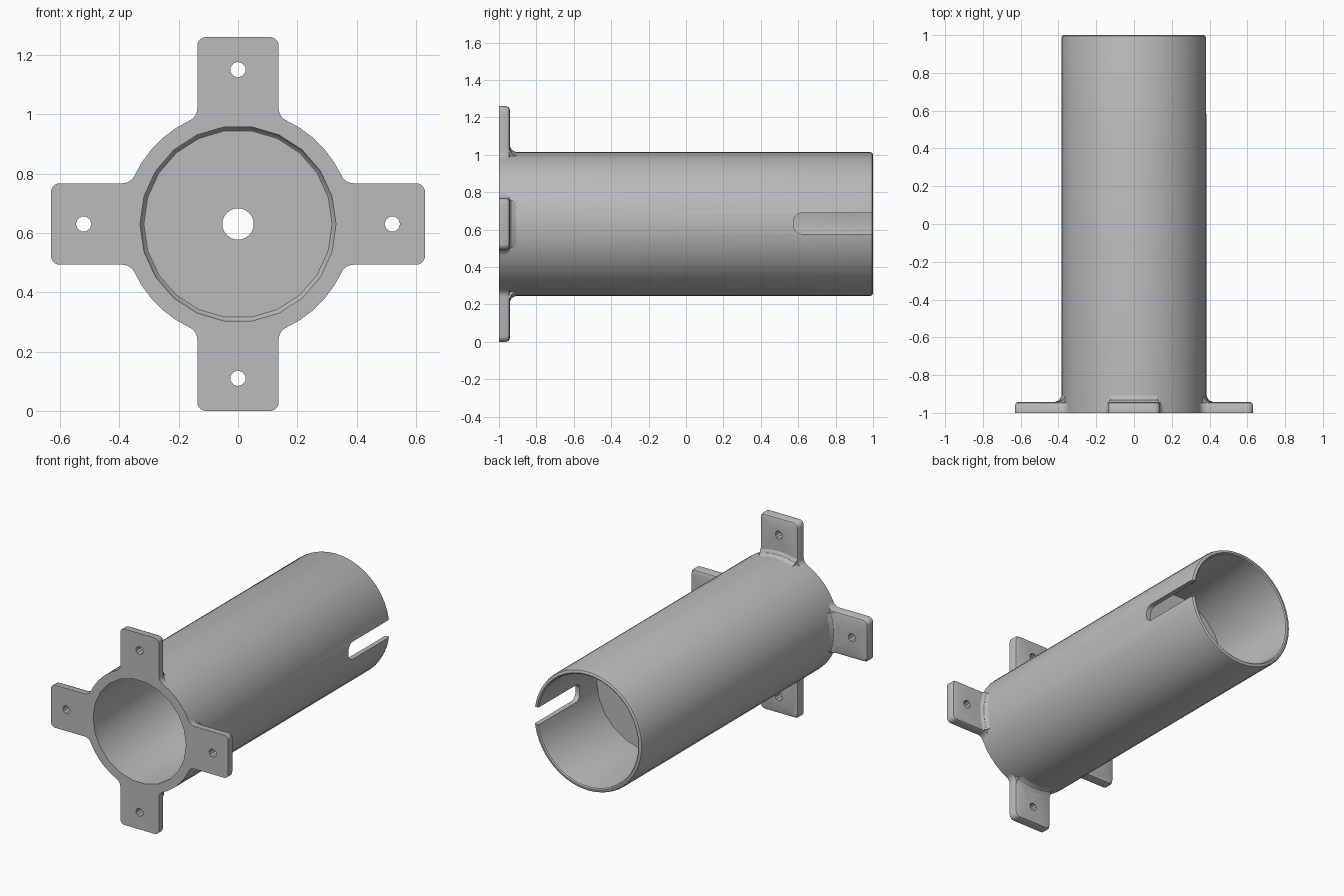
import bpy, bmesh, math
from mathutils import Matrix

if "Cube" in bpy.data.objects:
    bpy.data.objects.remove(bpy.data.objects["Cube"])

ZC = 0.63          # height of the tube axis
R = 0.385          # outer tube radius
SIDES = 44

grey = bpy.data.materials.new("plain grey")
grey.diffuse_color = (0.5, 0.5, 0.5, 1)
grey.use_nodes = True
grey.node_tree.nodes["Principled BSDF"].inputs["Base Color"].default_value = grey.diffuse_color


def make_object(name, bm):
    bmesh.ops.recalc_face_normals(bm, faces=bm.faces[:])
    mesh = bpy.data.meshes.new(name)
    bm.to_mesh(mesh)
    bm.free()
    obj = bpy.data.objects.new(name, mesh)
    bpy.context.collection.objects.link(obj)
    obj.data.materials.append(grey)
    return obj


def loft(bm, rings, closed=False):
    """Bridge matching closed rings of points; cap the ends unless closed."""
    rows = [[bm.verts.new(p) for p in ring] for ring in rings]
    n = len(rows[0])
    pairs = list(zip(rows, rows[1:])) + ([(rows[-1], rows[0])] if closed else [])
    for a, b in pairs:
        for i in range(n):
            j = (i + 1) % n
            bm.faces.new((a[i], a[j], b[j], b[i]))
    if not closed:
        bm.faces.new(rows[0])
        bm.faces.new(rows[-1])


def arc(cx, cy, r, a0, a1, steps):
    return [(cx + r * math.cos(a0 + (a1 - a0) * k / steps),
             cy + r * math.sin(a0 + (a1 - a0) * k / steps)) for k in range(steps + 1)]


def cut(obj, cutter):
    cutter.hide_render = True
    mod = obj.modifiers.new("cut", 'BOOLEAN')
    mod.operation, mod.solver, mod.object = 'DIFFERENCE', 'EXACT', cutter
    bpy.context.view_layer.objects.active = obj
    bpy.ops.object.modifier_apply(modifier=mod.name)
    bpy.data.objects.remove(cutter)


def smooth(obj):
    bpy.ops.object.select_all(action='DESELECT')
    obj.select_set(True)
    bpy.context.view_layer.objects.active = obj
    bpy.ops.object.shade_smooth_by_angle(angle=math.radians(35))


# Tube with inner partition: closed (radius, y) profile turned about the y axis
profile = [(0.33, -1), (R, -1), (R, 0.982), (0.381, 0.995), (0.373, 1), (0.364, 1),
           (0.357, 0.994), (0.355, 0.985), (0.355, 0.40), (0.053, 0.40),
           (0.053, 0.35), (0.317, 0.35), (0.325, 0.342), (0.33, 0.33)]
rings = []
for i in range(SIDES):
    a = 2 * math.pi * i / SIDES
    flat = math.cos(2 * math.pi / SIDES) if i % 2 else 1   # bore has half as many sides
    rings.append([(r * (flat if k == 0 or k > 7 else 1) * math.cos(a), y,
                   ZC + r * (flat if k == 0 or k > 7 else 1) * math.sin(a))
                  for k, (r, y) in enumerate(profile)])
bm = bmesh.new()
loft(bm, rings, closed=True)
tube = make_object("tube", bm)

# Slot with rounded inner end, open at the back, on the right side only
h, c, y0 = 0.056, 0.045, 0.575
outline = ([(1.1, -h)] + arc(y0 + c, -h + c, c, -math.pi / 2, -math.pi, 5)
           + arc(y0 + c, h - c, c, math.pi, math.pi / 2, 5) + [(1.1, h)])
bm = bmesh.new()
loft(bm, [[(x, y, ZC + 0.003 + z) for y, z in outline] for x in (0.2, 0.6)])
cut(tube, make_object("slot_cutter", bm))
smooth(tube)

# Mounting lugs
HALF, END, FIL, CORNER = 0.137, 0.63, 0.045, 0.03


def lug_outline(inset):
    """Lug seen along the axis: root fillets, rounded corners, curved inner end."""
    w, e = HALF - inset, END - inset
    vc = HALF + FIL
    uc = math.sqrt((R + FIL) ** 2 - vc ** 2)
    root = math.atan2(vc, uc)
    half = [(0.367 * math.cos(root * k / 4), 0.367 * math.sin(root * k / 4)) for k in range(5)]
    half += arc(uc, vc, FIL + inset, root - math.pi, -math.pi / 2, 5)
    half += arc(e - CORNER, w - CORNER, CORNER, math.pi / 2, 0, 5)
    return half + [(u, -v) for u, v in half[:0:-1]]


def build_lug(name, angle):
    turn = Matrix.Translation((0, 0, ZC)) @ Matrix.Rotation(angle, 4, 'Y')
    # plate with rounded back edge
    bm = bmesh.new()
    loft(bm, [[(u, y, v) for u, v in lug_outline(i)]
              for i, y in ((0, -1), (0, -0.96), (0.006, -0.947), (0.018, -0.942))])
    lug = make_object(name, bm)
    # screw hole
    bm = bmesh.new()
    hole = arc(0.52, 0, 0.026, 0, 2 * math.pi, 10)[:-1]
    loft(bm, [[(u, y, v) for u, v in hole] for y in (-1.1, -0.8)])
    cut(lug, make_object("hole_cutter", bm))
    lug.data.transform(turn)
    smooth(lug)
    # fillet where the plate meets the tube
    bm = bmesh.new()
    section = [(R - 0.015, -0.955), (R + 0.035, -0.945), (R + 0.03, -0.941),
               (R + 0.012, -0.933), (R + 0.003, -0.918), (R - 0.003, -0.9), (R - 0.015, -0.9)]
    span = math.radians(18.5)
    loft(bm, [[(r * math.cos(a), y, r * math.sin(a)) for r, y in section]
              for a in [span * (k / 4 - 1) for k in range(9)]])
    fillet = make_object(name + "_fillet", bm)
    fillet.data.transform(turn)
    smooth(fillet)


for k, side in enumerate(("right", "bottom", "left", "top")):
    build_lug(side + "_lug", k * math.pi / 2)
